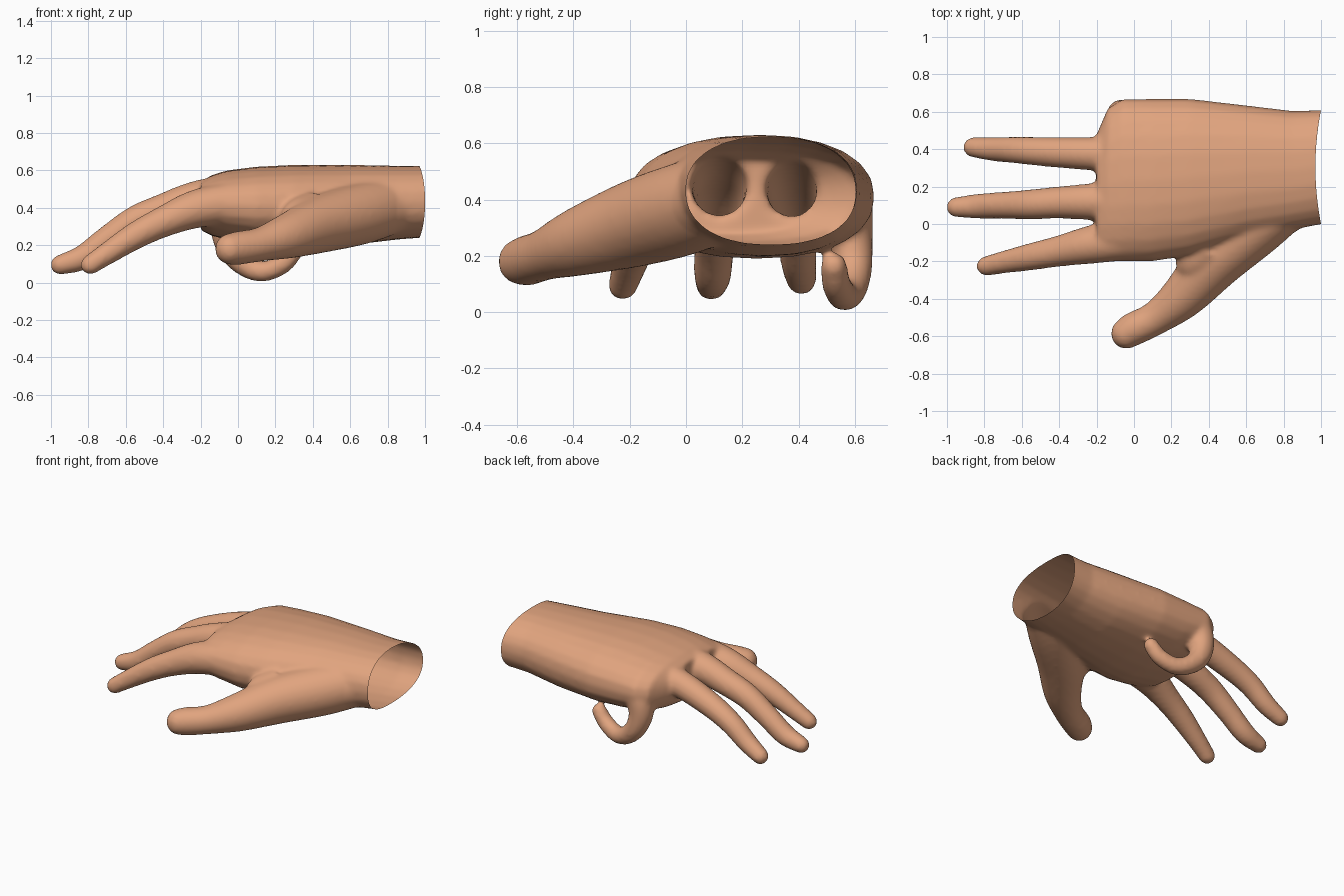
import bpy, bmesh, math
from mathutils import Vector

old = bpy.data.objects.get("Cube")
if old:
    bpy.data.objects.remove(old, do_unlink=True)

SIDES = 24
bm = bmesh.new()


def skin(rings):
    """Closed tube through a list of vertex rings."""
    loops = [[bm.verts.new(p) for p in ring] for ring in rings]
    for a, b in zip(loops, loops[1:]):
        for i in range(SIDES):
            j = (i + 1) % SIDES
            bm.faces.new((a[i], a[j], b[j], b[i]))
    bm.faces.new(loops[0][::-1])
    bm.faces.new(loops[-1])


def spline(points, steps=5):
    """Catmull-Rom interpolation of equal-length number lists."""
    pts = [Vector(p) for p in points]
    pts = [pts[0] * 2 - pts[1]] + pts + [pts[-1] * 2 - pts[-2]]
    out = []
    for a, b, c, d in zip(pts, pts[1:], pts[2:], pts[3:]):
        for k in range(steps):
            t = k / steps
            out.append(0.5 * (2 * b + (c - a) * t + (2 * a - 5 * b + 4 * c - d) * t * t
                              + (3 * b - a - 3 * c + d) * t ** 3))
    return out + [pts[-2]]


def palm(sections):
    """Sections are (x, y min, y max, z min, z max), softly squared ovals."""
    rings = []
    for s in sections:
        x, y0, y1, z0, z1 = s
        ring = []
        for i in range(SIDES):
            a = math.tau * i / SIDES
            c, n = math.cos(a), math.sin(a)
            y = math.copysign(abs(c) ** 0.88, c)
            z = math.copysign(abs(n) ** 0.88, n)
            ring.append(((x), (y0 + y1) / 2 + y * (y1 - y0) / 2,
                         (z0 + z1) / 2 + z * (z1 - z0) / 2))
        rings.append(ring)
    skin(rings)


def digit(points):
    """Points are (x, y, z, radius); the tip is rounded off."""
    path = spline(points)
    rings = []
    for k, p in enumerate(path):
        tangent = (path[min(k + 1, len(path) - 1)] - path[max(k - 1, 0)]).xyz.normalized()
        u = tangent.cross(Vector((0.1, 1, 0.1))).normalized()
        v = tangent.cross(u)
        angles = [math.tau * i / SIDES for i in range(SIDES)]
        rings.append([p.xyz + p.w * (u * math.cos(a) + v * math.sin(a)) for a in angles])
    tip = path[-1]
    for k in range(1, 6):
        a = k * math.pi / 11
        rings.append([tip.xyz + (q - tip.xyz) * math.cos(a) + tangent * tip.w * math.sin(a)
                      for q in rings[len(path) - 1]])
    skin(rings)


# Palm and wrist
palm([(1.1, 0.01, 0.62, 0.24, 0.62), (0.98, 0.0, 0.61, 0.24, 0.625),
      (0.85, -0.03, 0.605, 0.23, 0.625), (0.6, -0.08, 0.635, 0.2, 0.63),
      (0.3, -0.17, 0.67, 0.19, 0.63), (0.1, -0.2, 0.67, 0.2, 0.62),
      (-0.06, -0.2, 0.67, 0.23, 0.6), (-0.14, -0.19, 0.62, 0.25, 0.575),
      (-0.2, -0.17, 0.48, 0.28, 0.54)])

# Index, middle and ring fingers
digit([(0.1, -0.06, 0.44, 0.12), (-0.2, -0.105, 0.4, 0.105), (-0.4, -0.145, 0.325, 0.083),
       (-0.55, -0.175, 0.25, 0.073), (-0.7, -0.205, 0.155, 0.06), (-0.79, -0.225, 0.095, 0.053)])
digit([(0.1, 0.13, 0.48, 0.12), (-0.2, 0.12, 0.45, 0.1), (-0.4, 0.115, 0.39, 0.086),
       (-0.55, 0.105, 0.33, 0.08), (-0.7, 0.1, 0.23, 0.072), (-0.83, 0.095, 0.135, 0.067),
       (-0.95, 0.09, 0.095, 0.054)])
digit([(0.1, 0.37, 0.48, 0.1), (-0.2, 0.375, 0.44, 0.09), (-0.45, 0.385, 0.36, 0.08),
       (-0.62, 0.395, 0.28, 0.072), (-0.75, 0.4, 0.18, 0.064), (-0.86, 0.41, 0.115, 0.054)])

# Curled little finger
digit([(0.06, 0.56, 0.46, 0.09), (-0.04, 0.575, 0.38, 0.09), (-0.065, 0.585, 0.27, 0.08),
       (-0.03, 0.595, 0.16, 0.068), (0.05, 0.585, 0.085, 0.06), (0.14, 0.56, 0.06, 0.055),
       (0.24, 0.535, 0.1, 0.052), (0.3, 0.525, 0.165, 0.048)])

# Thumb with the ball of the hand
digit([(0.85, 0.15, 0.42, 0.15), (0.66, 0.0, 0.37, 0.165), (0.45, -0.18, 0.315, 0.155),
       (0.27, -0.38, 0.25, 0.122), (0.12, -0.5, 0.205, 0.092), (0.0, -0.56, 0.185, 0.09),
       (-0.04, -0.585, 0.18, 0.084)])

# Web of skin between thumb and index finger
digit([(0.4, -0.12, 0.36, 0.13), (0.33, -0.2, 0.34, 0.11), (0.3, -0.26, 0.31, 0.08)])

mesh = bpy.data.meshes.new("hand")
bmesh.ops.recalc_face_normals(bm, faces=bm.faces)
bm.to_mesh(mesh)
bm.free()
hand = bpy.data.objects.new("hand", mesh)
bpy.context.collection.objects.link(hand)
bpy.context.view_layer.objects.active = hand
hand.select_set(True)

# Fuse all parts into one skin and soften the joins
fuse = hand.modifiers.new("fuse", 'REMESH')
fuse.mode = 'VOXEL'
fuse.voxel_size = 0.014
soften = hand.modifiers.new("soften", 'SMOOTH')
soften.factor = 0.5
soften.iterations = 10
for name in ("fuse", "soften"):
    bpy.ops.object.modifier_apply(modifier=name)

# Open the wrist with a slightly curved rim
bm = bmesh.new()
bm.from_mesh(hand.data)
bmesh.ops.bisect_plane(bm, geom=bm.verts[:] + bm.edges[:] + bm.faces[:],
                       plane_co=(0.97, 0, 0), plane_no=(1, 0, 0), clear_outer=True)
for v in bm.verts:
    if v.co.x > 0.85:
        side = (v.co.y - 0.305) / 0.305
        v.co.x += 0.03 * side * side * (v.co.x - 0.85) / 0.12
bm.to_mesh(hand.data)
bm.free()

# Skin colour
tan = (0.75, 0.37, 0.21, 1)
skin_mat = bpy.data.materials.new("tan_skin")
skin_mat.use_nodes = True
skin_mat.diffuse_color = tan
skin_mat.node_tree.nodes["Principled BSDF"].inputs["Base Color"].default_value = tan
hand.data.materials.clear()
hand.data.materials.append(skin_mat)
bpy.ops.object.shade_smooth()
